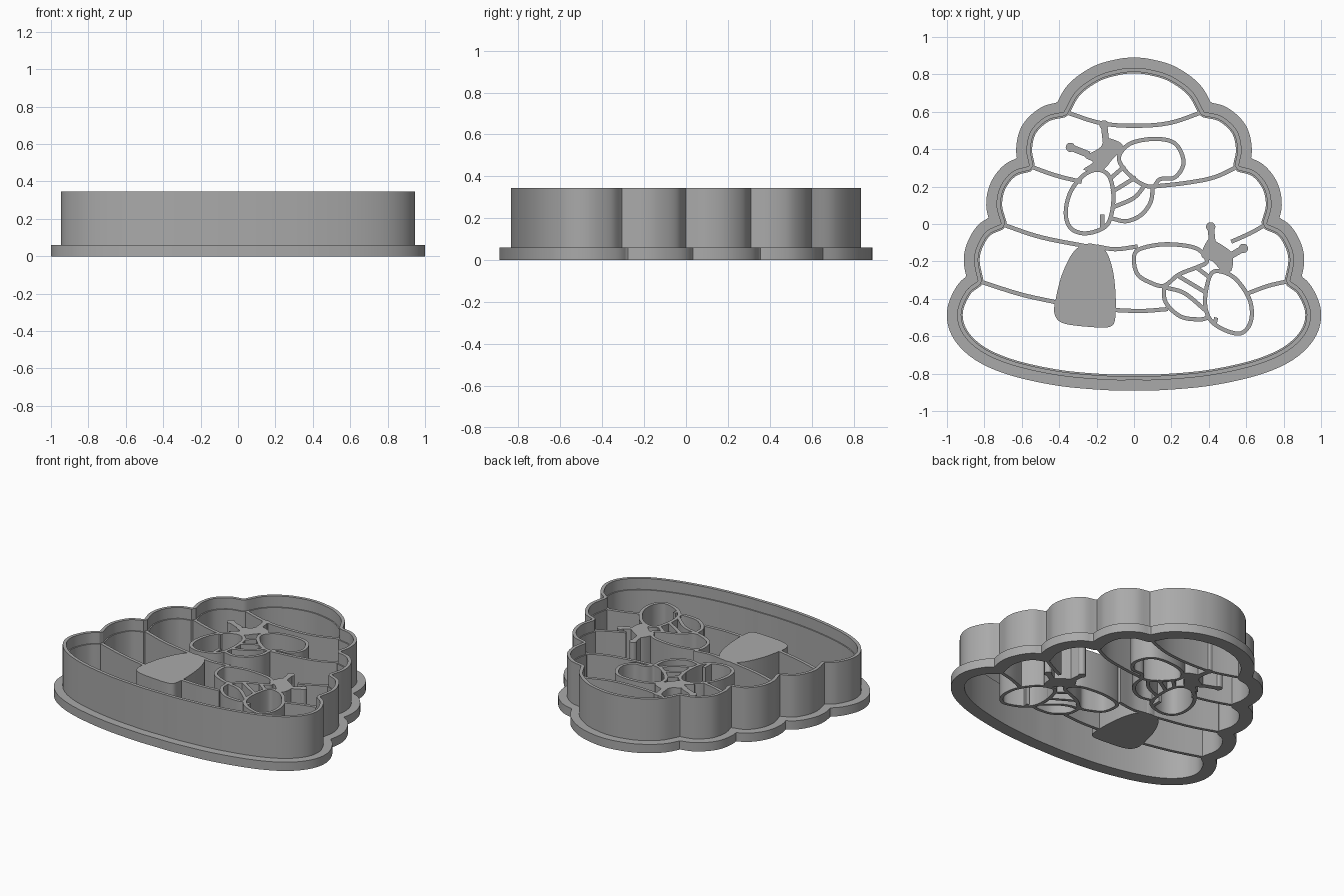
import bpy
import math
from mathutils import Vector

cube = bpy.data.objects.get("Cube")
if cube:
    bpy.data.objects.remove(cube)

# Single plastic colour
GREY = (0.40, 0.40, 0.40, 1.0)
plastic = bpy.data.materials.new("grey_plastic")
plastic.use_nodes = True
plastic.diffuse_color = GREY
plastic.node_tree.nodes["Principled BSDF"].inputs["Base Color"].default_value = GREY

FLANGE_TOP, STAMP_TOP, RIM_TOP = 0.06, 0.27, 0.345
LINE = 0.022


def spline(points, closed=False, steps=6):
    """Smooth curve through points given in hundredths of a unit."""
    pts = [Vector((x, y)) / 100 for x, y in points]
    n = len(pts)
    if closed:
        get = lambda i: pts[i % n]
    else:
        ends = {-1: 2 * pts[0] - pts[1], n: 2 * pts[-1] - pts[-2]}
        get = lambda i: ends[i] if i in ends else pts[i]
    out = []
    for i in range(n if closed else n - 1):
        a, b, c, d = (get(i + k) for k in (-1, 0, 1, 2))
        for s in range(steps):
            t = s / steps
            out.append(0.5 * (2 * b + (c - a) * t + (2 * a - 5 * b + 4 * c - d) * t ** 2
                              + (3 * b - a - 3 * c + d) * t ** 3))
    return out if closed else out + [pts[-1]]


def offset(path, dist, closed=False):
    """Shift a path sideways, positive to the left of its direction."""
    n, out = len(path), []
    for i, p in enumerate(path):
        before = path[i - 1] if closed or i else p
        after = path[(i + 1) % n] if closed or i < n - 1 else p
        t = (after - before).normalized()
        out.append(p + Vector((-t.y, t.x)) * dist)
    return out


def prism(name, loops, z0, z1):
    """Extrude filled loops; inner loops become holes."""
    curve = bpy.data.curves.new(name, "CURVE")
    curve.dimensions = "2D"
    curve.fill_mode = "BOTH"
    curve.extrude = (z1 - z0) / 2
    for loop in loops:
        s = curve.splines.new("POLY")
        s.points.add(len(loop) - 1)
        for point, co in zip(s.points, loop):
            point.co = (co.x, co.y, 0, 1)
        s.use_cyclic_u = True
    obj = bpy.data.objects.new(name, curve)
    obj.location.z = (z0 + z1) / 2
    bpy.context.collection.objects.link(obj)
    bpy.ops.object.select_all(action="DESELECT")
    obj.select_set(True)
    bpy.context.view_layer.objects.active = obj
    bpy.ops.object.convert(target="MESH")
    obj = bpy.context.object
    bpy.ops.object.mode_set(mode="EDIT")
    bpy.ops.mesh.select_all(action="SELECT")
    bpy.ops.mesh.remove_doubles(threshold=0.0001)
    bpy.ops.mesh.normals_make_consistent(inside=False)
    bpy.ops.object.mode_set(mode="OBJECT")
    obj.data.materials.clear()
    obj.data.materials.append(plastic)
    bpy.ops.object.shade_smooth_by_angle(angle=math.radians(30))


def line(name, points, closed=False, width=LINE):
    path = spline(points, closed)
    left, right = (offset(path, d, closed) for d in (width / 2, -width / 2))
    prism(name, [left, right] if closed else [left + right[::-1]], 0, STAMP_TOP)


def plate(name, points):
    prism(name, [spline(points, True)], 0, STAMP_TOP)


def mirror(points):
    return [(-x, y) for x, y in reversed(points)]


# Hive outline: one curve per lobe, clockwise from the top
cap = [(0, 83.5), (9, 82.5), (20, 79), (31, 71), (37.5, 60)]
sides = [
    [(37.5, 60), (47, 57.5), (55, 50), (57.5, 40), (56, 31)],
    [(56, 31), (65, 28), (71.5, 20), (73.5, 10), (71, 0)],
    [(71, 0), (79, -4), (84, -12), (85.5, -20), (83.5, -30.5)],
]
base = [(83.5, -30.5), (90, -36), (94.5, -47), (92, -58), (82, -68),
        (65, -75.5), (40, -81), (15, -83.3), (0, -83.5)]
lobes = [mirror(cap)[:-1] + cap] + sides + [base[:-1] + mirror(base)]
lobes += [mirror(s) for s in reversed(sides)]
lobes = [spline(lobe, steps=8) for lobe in lobes]
outline = [p for lobe in lobes for p in lobe[:-1]]


def outline_offset(dist):
    """Offset each lobe and trim what crosses at the notches."""
    moved = [p for lobe in lobes for p in offset(lobe, dist)]
    kept = [p for p in moved if min((p - q).length for q in outline) > abs(dist) * 0.98]
    return [p for i, p in enumerate(kept) if (p - kept[i - 1]).length > 0.001]


inner = outline_offset(-0.03)
prism("base_flange", [outline_offset(0.055), inner], 0, FLANGE_TOP)
prism("lower_wall", [outline, inner], 0, STAMP_TOP)
prism("cutting_rim", [outline, outline_offset(-0.022)], STAMP_TOP, RIM_TOP)

# Hive bands
bands = [
    [(-37, 60), (-18, 54), (0, 52.5), (19, 54), (37, 60)],
    [(-56, 31), (-42, 26), (-28, 22.5)],
    [(10, 20), (28, 22), (43, 25), (56, 31)],
    [(-71, 0), (-50, -7), (-25, -12)],
    [(-20, -12), (-10, -13.5), (2, -12)],
    [(52, -9.5), (62, -5), (71, 0)],
    [(-83, -30.5), (-61, -37.5), (-41, -42)],
    [(-11, -46), (4, -46.5), (18, -45.5)],
    [(61, -37), (72, -33), (83, -30.5)],
]
for band in bands:
    line("hive_band", band)

# Hive door
plate("hive_door", [(-24, -10.5), (-32, -14.5), (-38.5, -27), (-42, -41), (-42.5, -48),
                    (-38, -53), (-24, -55), (-13, -55), (-10, -50), (-10, -35),
                    (-12, -22), (-16, -13.5)])


def bee(side, head, antennae, wings, stripes):
    plate(side + "_bee_head", head)
    for points in antennae:
        line(side + "_bee_antenna", points, width=0.035)
        x, y = points[0]
        plate(side + "_bee_antenna_tip", [(x + 2.5 * math.cos(a), y + 2.5 * math.sin(a))
                                          for a in (k * math.tau / 6 for k in range(6))])
    for points in wings:
        line(side + "_bee_wing", points, closed=True)
    for points in stripes:
        line(side + "_bee_stripe", points)


# Bees: the last two stripes are the tail and the wing curl
bee("upper",
    [(-26, 36), (-18, 41), (-15, 46), (-6, 42), (-12, 34), (-17, 29), (-27, 29), (-22, 33)],
    [[(-34, 41), (-24, 37)], [(-16, 53), (-15, 44)]],
    [[(14, 24), (22, 25), (26.5, 33), (22, 43), (11, 45.5), (-2, 43), (-8, 36), (-5, 29),
      (3, 22), (10, 20)],
     [(-19, 29), (-13, 25), (-11, 14), (-13, 2), (-18, -3), (-27, -5), (-34, -2),
      (-36.5, 6), (-34, 17), (-27, 26)]],
    [[(-13, 24), (-5, 31)], [(-12, 17), (1, 25)], [(-11, 9), (0, 14), (6, 21)],
     [(-12, 3), (-4, 1.5), (4, 5), (9, 12), (10, 20)], [(-17, 5), (-17, -2)]])
bee("lower",
    [(40, -8), (45, -10), (51, -14), (53, -17), (52, -25), (47, -25), (42, -20), (36, -17)],
    [[(41, -1.5), (42, -11)], [(58.5, -13), (50, -18)]],
    [[(0, -20), (2, -14), (14, -11), (27, -11.5), (35, -14), (39, -20), (34, -23),
      (24, -27), (16, -33), (8, -31), (2, -27)],
     [(41, -27), (47, -25.5), (55, -30), (62, -41), (62.5, -52), (57, -58.5), (47, -56),
      (40, -50), (38, -40)]],
    [[(33, -23), (41, -29)], [(24, -28), (39, -37)], [(17, -34), (27, -37), (38, -46)],
     [(16, -33), (17, -42), (25, -49.5), (35, -51), (40, -50)], [(44, -50), (43, -54)]])
